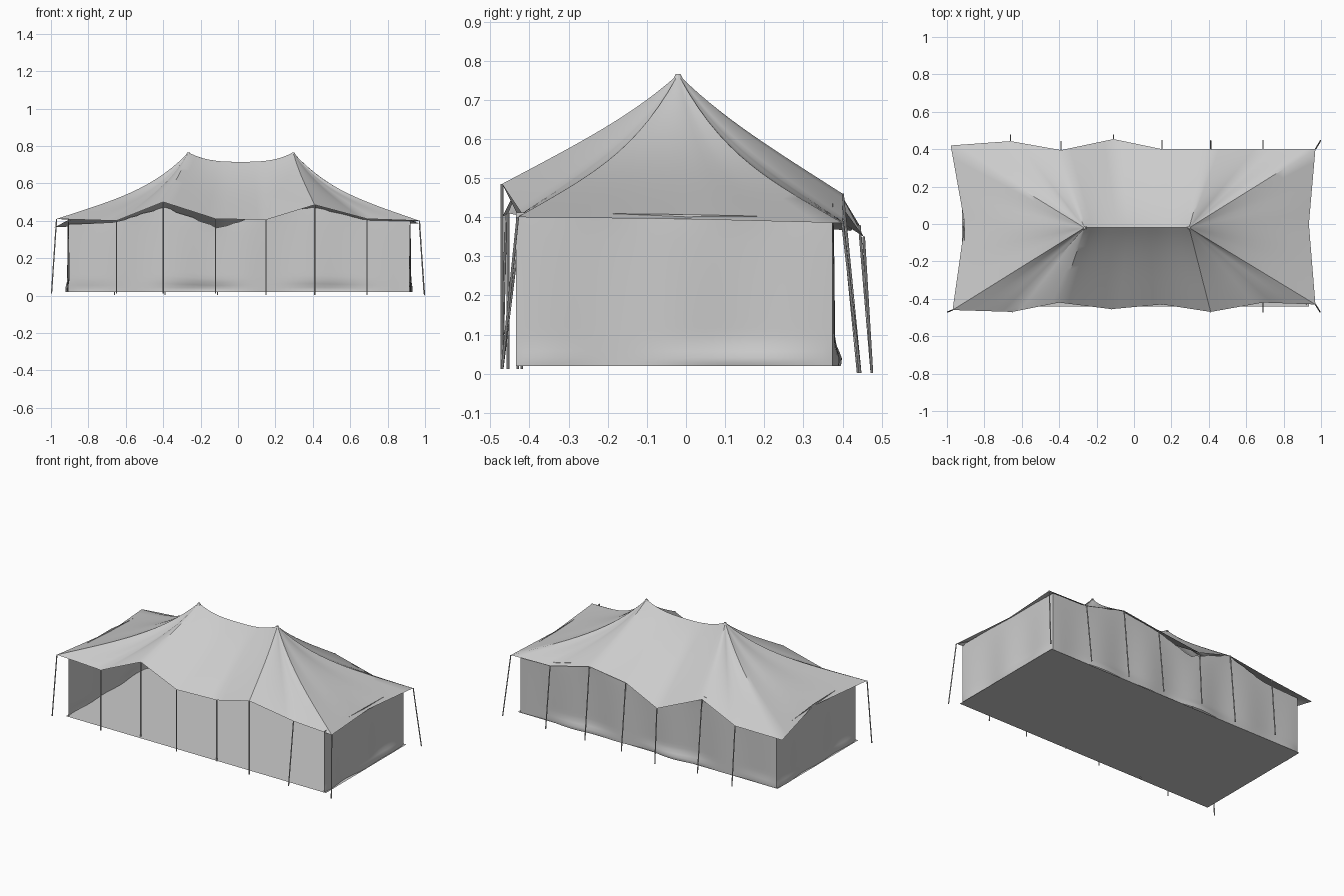
import bpy, bmesh, math
from mathutils import Vector

if "Cube" in bpy.data.objects:
    bpy.data.objects.remove(bpy.data.objects["Cube"])

# Eave support points, counter-clockwise from the front left corner
FRONT = [(-.97, -.46, .41), (-.65, -.47, .40), (-.40, -.42, .50), (-.12, -.455, .41),
         (.15, -.43, .405), (.41, -.47, .485), (.69, -.42, .41), (.97, -.43, .40)]
RIGHT = [(.97, -.43, .40), (.935, 0, .395), (.97, .40, .385)]
BACK = [(.97, .40, .385), (.69, .40, .39), (.41, .40, .46), (.15, .40, .425),
        (-.11, .454, .35), (-.39, .395, .46), (-.66, .443, .38), (-.98, .42, .365)]
LEFT = [(-.98, .42, .365), (-.905, 0, .405), (-.97, -.46, .41)]
PEAK_L, PEAK_R, PEAK_Y = -.265, .295, -.02


def finish(bm, name, angle=35):
    bmesh.ops.remove_doubles(bm, verts=bm.verts, dist=1e-4)
    bmesh.ops.recalc_face_normals(bm, faces=bm.faces)
    mesh = bpy.data.meshes.new(name)
    bm.to_mesh(mesh)
    bm.free()
    obj = bpy.data.objects.new(name, mesh)
    bpy.context.collection.objects.link(obj)
    bpy.ops.object.select_all(action='DESELECT')
    obj.select_set(True)
    bpy.context.view_layer.objects.active = obj
    bpy.ops.object.shade_smooth_by_angle(angle=math.radians(angle))
    return obj


def skin(bm, columns):
    """Bridge neighbouring columns of points with quads."""
    cols = [[bm.verts.new(p) for p in c] for c in columns]
    for a, b in zip(cols, cols[1:]):
        for i in range(len(a) - 1):
            bm.faces.new((a[i], b[i], b[i + 1], a[i + 1]))


def along(points, n):
    """Subdivide a polyline, n steps per segment."""
    out = []
    for a, b in zip(points, points[1:]):
        out += [Vector(a).lerp(Vector(b), i / n) for i in range(n)]
    return out + [Vector(points[-1])]


def ridge_point(e):
    u = max(-1, min(1, e.x / .405))
    x = (PEAK_L + PEAK_R) / 2 + u * (PEAK_R - PEAK_L) / 2
    return Vector((x, PEAK_Y, .715 + .05 * abs(u) ** 3))


def spoke(e, rows=16):
    """Sagging line from the eave up to the ridge or a peak."""
    top = ridge_point(e)
    sag = max(.1, min(.36, ((top - e).xy.length - .3) * .9))
    pts = []
    for i in range(rows + 1):
        t = i / rows
        p = e.lerp(top, t)
        p.z = e.z + (top.z - e.z) * ((1 - sag) * t + sag * t ** 4)
        pts.append(p)
    return pts


# Roof canopy
bm = bmesh.new()
for side in (FRONT, RIGHT, BACK, LEFT):
    skin(bm, [spoke(e) for e in along(side, 6)])
finish(bm, "roof_canopy")


# Cloth walls on three sides; the front is open
def wall(name, start, end, out, eave, axis, seed):
    bm = bmesh.new()
    start, end, out = Vector(start), Vector(end), Vector(out)
    samples = along(eave, 12)
    n, rows, cols = 60, 16, []
    for i in range(n + 1):
        s = i / n
        base = start.lerp(end, s)
        near = min(samples, key=lambda p: abs(p[axis] - base[axis]))
        fade = math.sin(math.pi * s) ** .5 if 0 < s < 1 else 0
        length = s * (end - start).length
        col = []
        for j in range(rows + 1):
            t = (j / rows) ** 1.4
            z = .02 + t * (near.z + .012 - .02)
            fold = .007 * math.sin(length * 17 + seed) * (1 - t) ** .5
            hem = .018 * math.exp(-((z - .035) / .03) ** 2) * (.5 + .5 * math.sin(length * 9 + seed * 2))
            p = base + out * (fold + hem) * fade
            p.z = z
            col.append(p)
        cols.append(col)
    skin(bm, cols)
    finish(bm, name, 50)


wall("left_wall", (-.91, .375, 0), (-.905, -.435, 0), (-1, 0, 0), LEFT, 1, .5)
wall("back_wall", (.92, .375, 0), (-.91, .375, 0), (0, 1, 0), BACK, 0, 2)
wall("right_wall", (.92, -.435, 0), (.92, .375, 0), (1, 0, 0), RIGHT, 1, 1.2)

# Ground sheet
bm = bmesh.new()
skin(bm, [[(x, -.44, .02), (x, .38, .02)] for x in (-.92, .935)])
finish(bm, "ground_sheet")


# Thin support poles under the eave
def pole(name, top, foot, r=.0035):
    top, foot = Vector(top), Vector(foot)
    d = top - foot
    bpy.ops.mesh.primitive_cylinder_add(vertices=8, radius=r, depth=d.length,
                                        location=(top + foot) / 2,
                                        rotation=d.to_track_quat('Z', 'Y').to_euler())
    bpy.context.object.name = name


for i, (x, y, z) in enumerate(FRONT):
    foot = (x + (.025 if x > .9 else -.027 if x < -.9 else 0), -.47 if abs(x) > .6 else y, .012)
    pole(f"front_pole_{i}", (x, y, z), foot)
for i, (x, y, z) in enumerate(BACK[:-1]):
    foot = (x + (.027 if x > .9 else 0), min(.475, y + .045), .002)
    pole(f"back_pole_{i}", (x, y, z), foot)

# Small caps on the two peaks
for side, x in (("left", PEAK_L), ("right", PEAK_R)):
    bpy.ops.mesh.primitive_cone_add(vertices=12, radius1=.012, radius2=.006, depth=.012,
                                    location=(x, PEAK_Y, .76))
    bpy.context.object.name = f"{side}_peak_cap"
